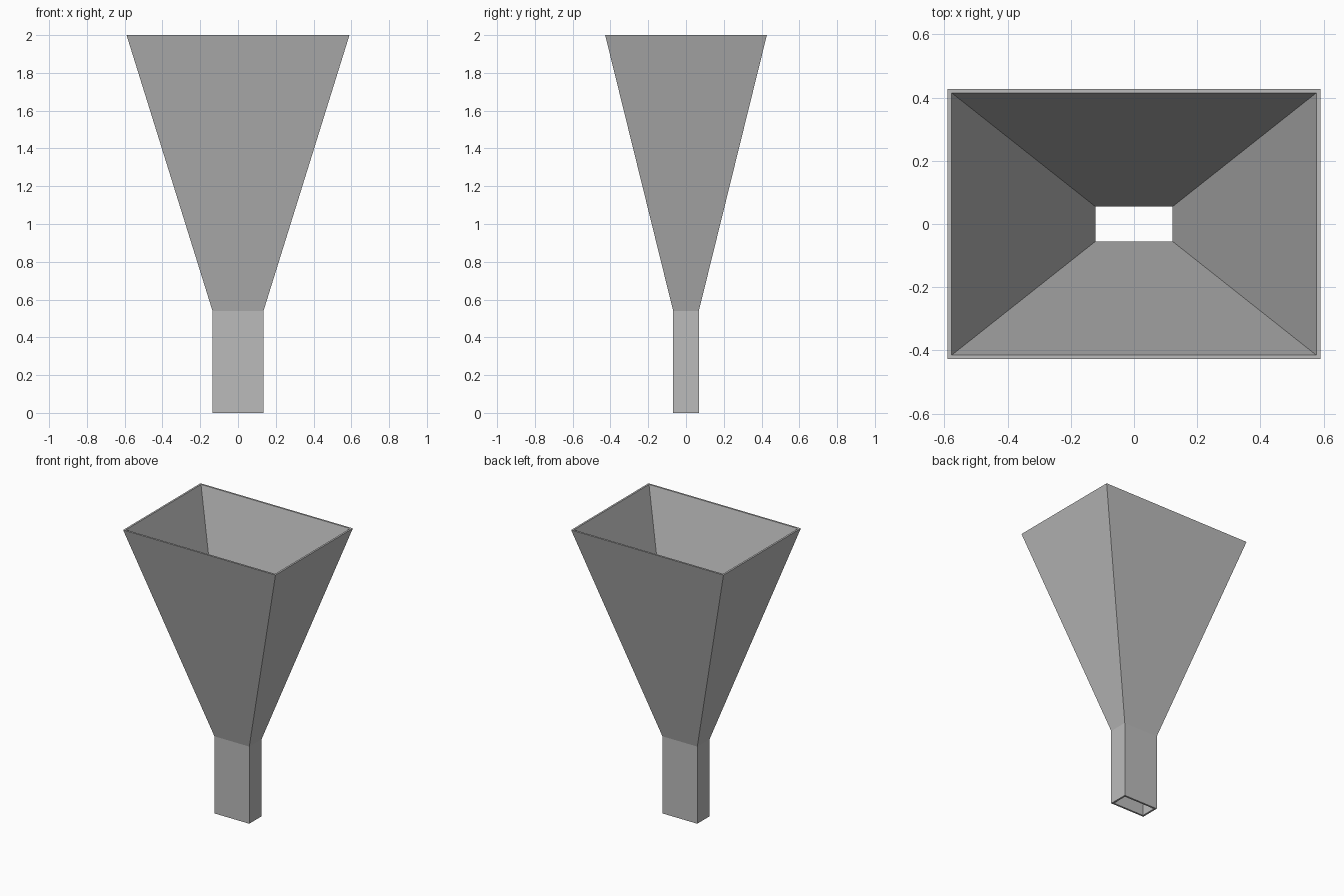
import bpy
import bmesh

old = bpy.data.objects.get("Cube")
if old:
    bpy.data.objects.remove(old, do_unlink=True)

WALL = 0.013
JOINT_Z, TOP_Z = 0.54, 2.0
THROAT = (0.135, 0.068)   # half width, half depth
MOUTH = (0.59, 0.428)

metal = bpy.data.materials.new("grey metal")
metal.use_nodes = True
grey = (0.5, 0.5, 0.5, 1)
metal.diffuse_color = grey
metal.node_tree.nodes["Principled BSDF"].inputs["Base Color"].default_value = grey


def rectangle(bm, half, z, inset=0.0):
    x, y = half[0] - inset, half[1] - inset
    return [bm.verts.new((sx * x, sy * y, z))
            for sx, sy in ((-1, -1), (1, -1), (1, 1), (-1, 1))]


def bridge(bm, a, b):
    for i in range(4):
        j = (i + 1) % 4
        bm.faces.new((a[i], a[j], b[j], b[i]))


def rectangular_duct(name, low, z_low, high, z_high):
    """Hollow four-sided duct with thin walls and open ends."""
    bm = bmesh.new()
    rings = [rectangle(bm, low, z_low), rectangle(bm, high, z_high),
             rectangle(bm, high, z_high, WALL), rectangle(bm, low, z_low, WALL)]
    for i in range(4):
        bridge(bm, rings[i], rings[(i + 1) % 4])
    bmesh.ops.recalc_face_normals(bm, faces=bm.faces[:])
    mesh = bpy.data.meshes.new(name)
    bm.to_mesh(mesh)
    bm.free()
    mesh.materials.append(metal)
    obj = bpy.data.objects.new(name, mesh)
    bpy.context.collection.objects.link(obj)
    return obj


# Straight feed duct below, flared horn above
rectangular_duct("feed_duct", THROAT, 0.0, THROAT, JOINT_Z)
rectangular_duct("flared_horn", THROAT, JOINT_Z, MOUTH, TOP_Z)
